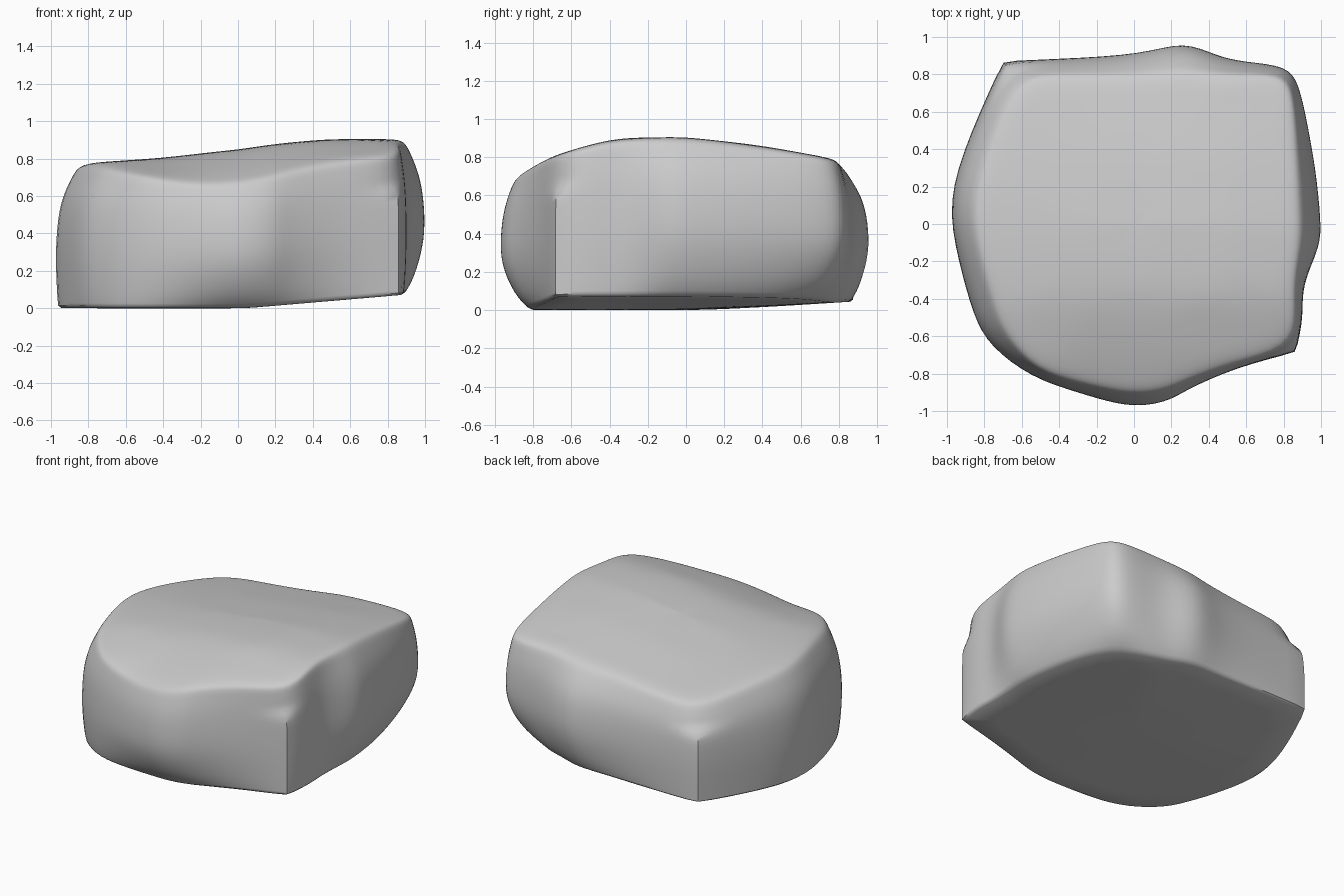
import bpy, bmesh

if "Cube" in bpy.data.objects:
    bpy.data.objects.remove(bpy.data.objects["Cube"])

# widest outline: x, y, inset of the base edge, inset of the top edge
OUTLINE = [
    (-1.005, .12, .02, .13), (-.94, -.2, .01, .12), (-.86, -.5, .03, .13), (-.775, -.655, .03, .11),
    (-.55, -.825, .04, .05), (-.3, -.905, .1, .06), (-.09, -.97, .16, .08), (.06, -.98, .17, .08),
    (.2, -.945, .14, .07), (.28, -.89, .1, .05), (.54, -.77, .04, .03), (.865, -.685, 0, .02),
    (.91, -.5, .02, .05), (.895, -.33, .02, .04), (1.005, -.12, .12, .12), (1.005, .02, .12, .12),
    (.98, .28, .13, .11), (.93, .55, .15, .08), (.885, .75, .21, .05), (.825, .85, .24, .07),
    (.6, .87, .13, .09), (.45, .9, .12, .11), (.27, .99, .13, .18), (.05, .91, .05, .12),
    (-.4, .885, .01, .1), (-.7, .87, 0, .1), (-.88, .48, 0, .12)]
CORNERS = (11, 25)   # columns that keep a crisper vertical edge

# height fraction, share of base inset, share of top inset
LEVELS = [(0, 1, 0), (.07, .65, 0), (.2, .3, 0), (.4, 0, 0), (.65, 0, .1),
          (.8, 0, .33), (.91, 0, .65), (.97, 0, .85)]

TOP_X = [(-1, .76), (-.8, .78), (-.4, .805), (0, .85), (.25, .885), (.5, .905), (1, .905)]
TOP_Y = [(-1, -.2), (-.9, -.17), (-.68, -.09), (-.4, -.01), (-.2, 0), (0, 0), (.37, -.04), (.76, -.11), (1, -.17)]


def lerp_curve(pts, v):
    for (a, p), (b, q) in zip(pts, pts[1:]):
        if v <= b:
            return p + (q - p) * (max(v, a) - a) / (b - a)
    return pts[-1][1]


def top_z(x, y):
    drop = lerp_curve(TOP_Y, y)
    if y < 0:   # the front left shoulder droops less
        drop *= 1 - .4 * min(1, max(0, (-x - .25) / .3))
    return lerp_curve(TOP_X, x) + drop


def base_z(x, y):
    return max(0, .085 * (x - .05), .065 * (y - .2))


def inset(x, y, d):
    s = 1 - d / (x * x + y * y) ** .5
    return x * s, y * s


bm = bmesh.new()
rings = []

# side walls
for frac, wb, wt in LEVELS:
    ring = []
    for x, y, b, t in OUTLINE:
        px, py = inset(x, y, b * wb + t * wt)
        lo, hi = base_z(px, py), top_z(*inset(x, y, t)) - .01
        ring.append(bm.verts.new((px, py, lo + (hi - lo) * frac)))
    rings.append(ring)

# sloping top surface
for s in (.99, .92, .82, .7, .55, .4, .25, .1):
    ring = []
    for x, y, b, t in OUTLINE:
        px, py = inset(x, y, t)
        px, py = px * s, py * s
        ring.append(bm.verts.new((px, py, top_z(px, py) - (.006 if s == .99 else 0))))
    rings.append(ring)

n = len(OUTLINE)
for lo, hi in zip(rings, rings[1:]):
    for i in range(n):
        j = (i + 1) % n
        bm.faces.new((lo[i], lo[j], hi[j], hi[i]))
bm.faces.new(rings[-1])

# flat underside
centre = bm.verts.new((0, 0, 0))
for i in range(n):
    bm.faces.new((rings[0][(i + 1) % n], rings[0][i], centre))
bmesh.ops.recalc_face_normals(bm, faces=bm.faces)

# crisp base rim and corner edges
crease = bm.edges.layers.float.new("crease_edge")
for i in range(n):
    bm.edges.get((rings[0][i], rings[0][(i + 1) % n]))[crease] = .9
for c in CORNERS:
    for k in range(5):
        bm.edges.get((rings[k][c], rings[k + 1][c]))[crease] = .6

mesh = bpy.data.meshes.new("boulder")
bm.to_mesh(mesh)
bm.free()
rock = bpy.data.objects.new("boulder", mesh)
bpy.context.collection.objects.link(rock)
bpy.context.view_layer.objects.active = rock
rock.select_set(True)

# soften the worn edges
sub = rock.modifiers.new("soften", "SUBSURF")
sub.levels = sub.render_levels = 2
bpy.ops.object.modifier_apply(modifier=sub.name)
bpy.ops.object.shade_smooth_by_angle(angle=.8)
